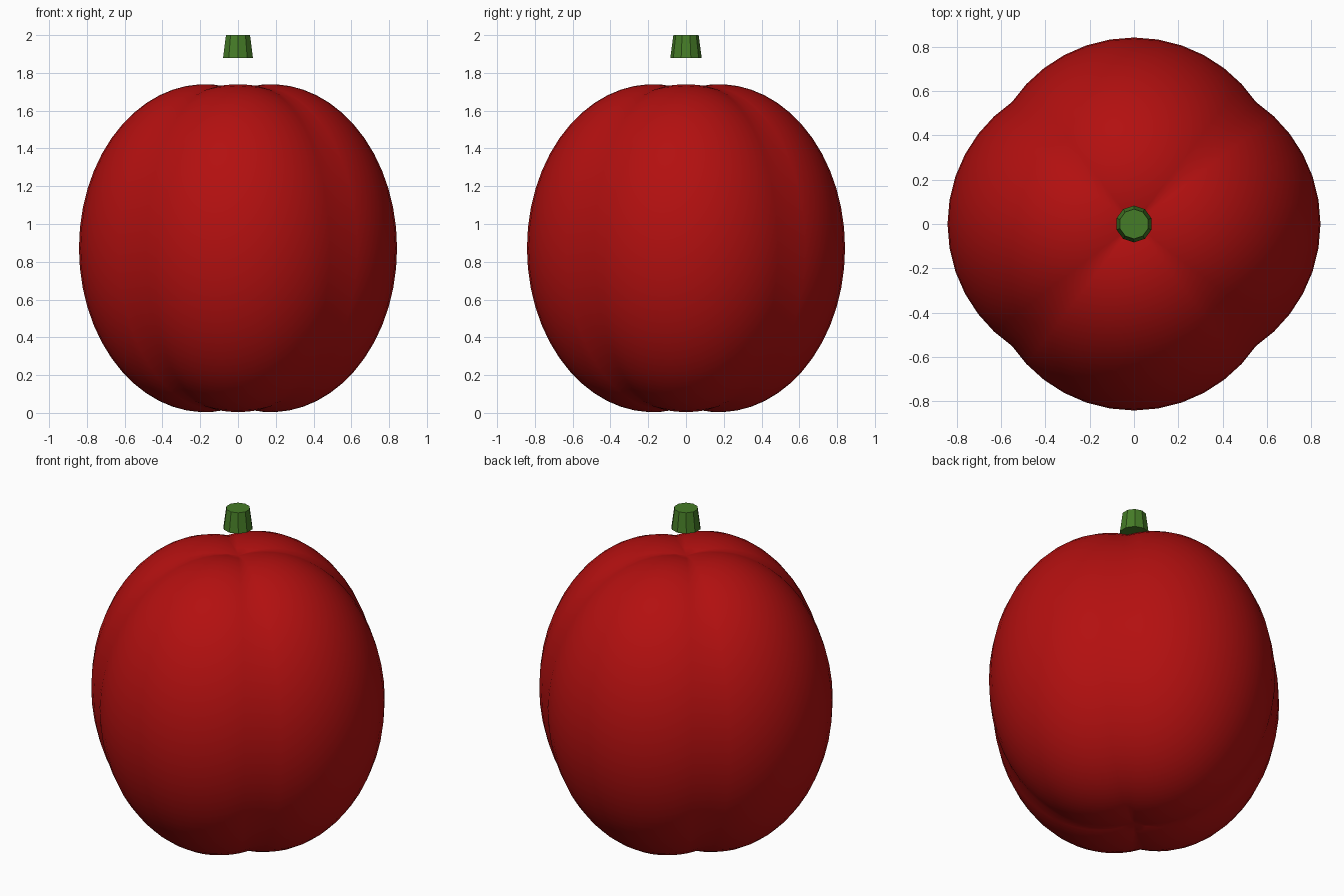
import bpy
import bmesh
from math import sqrt

default = bpy.data.objects.get("Cube")
if default:
    bpy.data.objects.remove(default, do_unlink=True)


def make_material(name, color):
    mat = bpy.data.materials.new(name)
    mat.use_nodes = True
    mat.diffuse_color = color
    mat.node_tree.nodes["Principled BSDF"].inputs["Base Color"].default_value = color
    return mat


def make_object(name, bm, mat, smooth):
    mesh = bpy.data.meshes.new(name)
    for face in bm.faces:
        face.smooth = smooth
    bm.to_mesh(mesh)
    bm.free()
    mesh.materials.append(mat)
    obj = bpy.data.objects.new(name, mesh)
    bpy.context.collection.objects.link(obj)
    return obj


red = make_material("red skin", (0.45, 0.005, 0.005, 1))
green = make_material("green stem", (0.06, 0.2, 0.02, 1))

# Body: a sphere pushed out to the outer surface of four overlapping lobes
LOBE_RADIUS, LOBE_HEIGHT, LOBE_OFFSET = 0.667, 0.868, 0.175
offset = LOBE_OFFSET / LOBE_RADIUS
bm = bmesh.new()
bmesh.ops.create_uvsphere(bm, u_segments=48, v_segments=32, radius=1)
for v in bm.verts:
    along = max(abs(v.co.x), abs(v.co.y)) * offset
    v.co *= along + sqrt(along ** 2 + 1 - offset ** 2)
    v.co.x *= LOBE_RADIUS
    v.co.y *= LOBE_RADIUS
    v.co.z *= LOBE_HEIGHT
body = make_object("body", bm, red, True)
body.location.z = 0.872

# Stem: a short tapered ten-sided plug held above the body
bm = bmesh.new()
bmesh.ops.create_cone(bm, cap_ends=True, segments=10,
                      radius1=0.083, radius2=0.067, depth=0.12)
stem = make_object("stem", bm, green, False)
stem.location.z = 1.94
